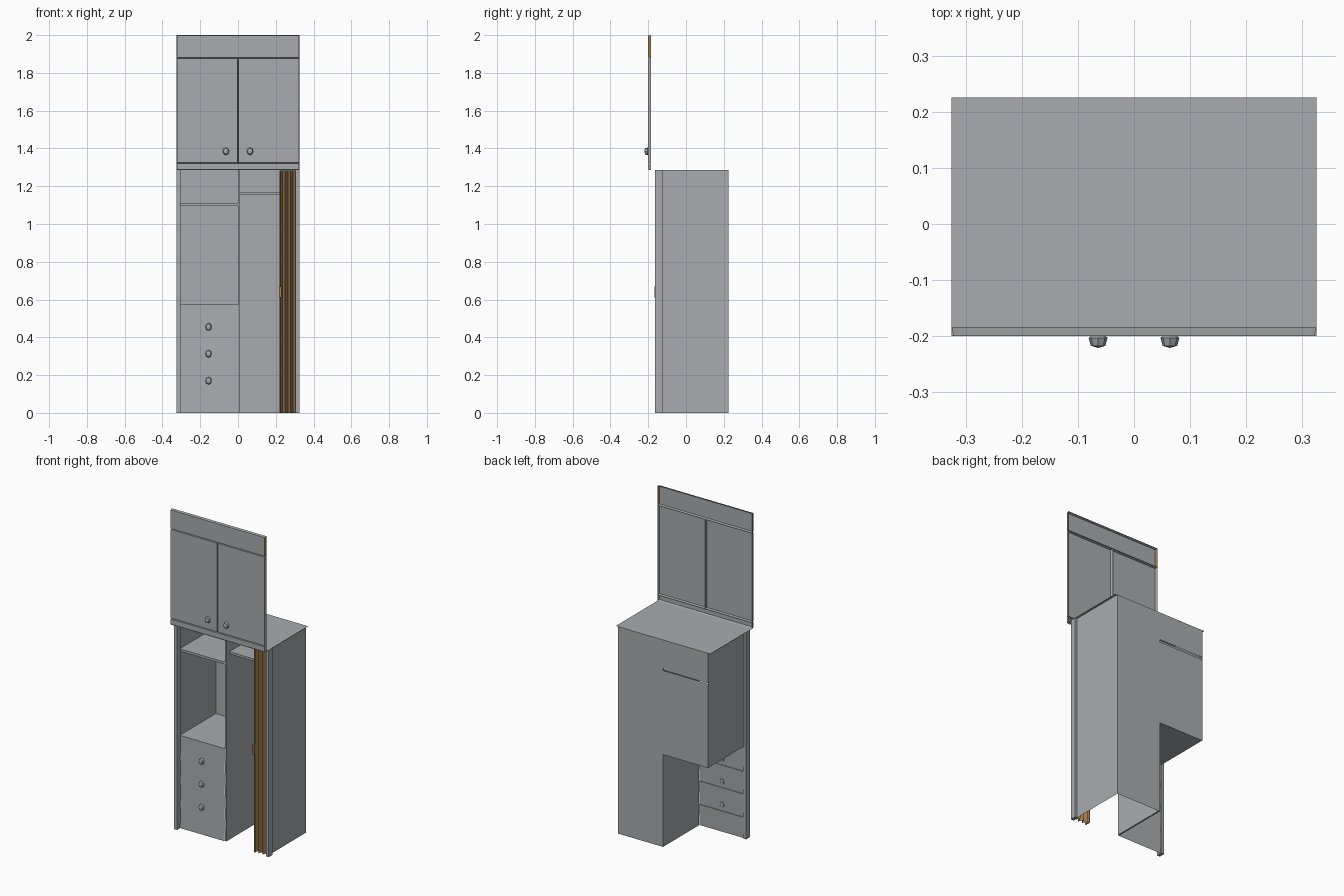
import bpy, bmesh, math
from mathutils import Matrix

if "Cube" in bpy.data.objects:
    bpy.data.objects.remove(bpy.data.objects["Cube"])


def mat(name, rgb):
    m = bpy.data.materials.new(name)
    m.diffuse_color = (*rgb, 1)
    m.use_nodes = True
    m.node_tree.nodes["Principled BSDF"].inputs["Base Color"].default_value = m.diffuse_color
    return m


GREY = mat("grey_paint", (0.40, 0.41, 0.43))
WOOD = mat("brown_wood", (0.36, 0.21, 0.085))


def finish(bm, name, material):
    me = bpy.data.meshes.new(name)
    bm.to_mesh(me)
    bm.free()
    ob = bpy.data.objects.new(name, me)
    me.materials.append(material)
    bpy.context.collection.objects.link(ob)
    return ob


def box(name, x0, x1, y0, y1, z0, z1, material=GREY):
    bm = bmesh.new()
    bmesh.ops.create_cube(bm, size=1)
    for v in bm.verts:
        v.co = (x1 if v.co.x > 0 else x0, y1 if v.co.y > 0 else y0, z1 if v.co.z > 0 else z0)
    return finish(bm, name, material)


def quad(name, a, b, c, d, material=GREY):
    bm = bmesh.new()
    bm.faces.new([bm.verts.new(p) for p in (a, b, c, d)])
    return finish(bm, name, material)


def strip(name, profile, offset, material=GREY):
    """Sheet swept from a profile along an offset vector."""
    bm = bmesh.new()
    rows = [(bm.verts.new(p), bm.verts.new([p[i] + offset[i] for i in range(3)])) for p in profile]
    for (a, b), (c, d) in zip(rows, rows[1:]):
        bm.faces.new((a, c, d, b))
    return finish(bm, name, material)


def tray_panel(name, x0, x1, z0, z1):
    """Door-like panel: flat front with a tapered rim and an open back."""
    ob = box(name, x0, x1, -0.20, -0.184, z0, z1)
    bm = bmesh.new()
    bm.from_mesh(ob.data)
    t = 0.003
    cx, cz = (x0 + x1) / 2, (z0 + z1) / 2
    for v in bm.verts:
        if v.co.y < -0.19:
            v.co.x += t if v.co.x < cx else -t
            v.co.z += t if v.co.z < cz else -t
    bm.normal_update()
    bmesh.ops.delete(bm, geom=[f for f in bm.faces if f.normal.y > 0.9], context='FACES_ONLY')
    bm.to_mesh(ob.data)
    bm.free()
    return ob


def knob(name, x, y, z):
    """Faceted oval knob pointing to the front."""
    bm = bmesh.new()
    n = 8
    rings = []
    for r, d in ((0.013, 0.0), (0.017, -0.003), (0.013, -0.017)):
        rings.append([bm.verts.new((x + r * math.cos(2 * math.pi * i / n), y + d,
                                    z + 1.2 * r * math.sin(2 * math.pi * i / n))) for i in range(n)])
    tip = bm.verts.new((x, y - 0.021, z))
    for a, b in zip(rings, rings[1:]):
        for i in range(n):
            bm.faces.new((a[i], a[(i + 1) % n], b[(i + 1) % n], b[i]))
    for i in range(n):
        bm.faces.new((rings[-1][i], rings[-1][(i + 1) % n], tip))
    bmesh.ops.recalc_face_normals(bm, faces=bm.faces)
    return finish(bm, name, GREY)


W, S, F, B, T = 0.325, 0.31, -0.128, 0.225, 1.285   # half widths, front, back, top

# Upper front: rail, two doors, crown with wooden ends
tray_panel("upper_rail", -W, W, T, 1.322)
tray_panel("upper_door_left", -W, 0, 1.322, 1.878)
tray_panel("upper_door_right", 0, W, 1.322, 1.878)
crown = tray_panel("crown_panel", -W, W, 1.878, 2.0)
crown.data.materials.append(WOOD)
for p in crown.data.polygons:
    if abs(p.normal.x) > 0.5:
        p.material_index = 1
for s in (-1, 1):
    knob("upper_knob", s * 0.064, -0.20, 1.385)

# Wardrobe top sheet
quad("cabinet_top", (-W, -0.20, T), (W, -0.20, T), (W, B, T), (-W, B, T))

# Front stiles
for s in (-1, 1):
    box("front_stile", *sorted((s * 0.305, s * W)), -0.163, -0.125, 0, T)

# Right compartment: side and back sheets, open bottom, shelf
strip("right_shell", [(S, F, 0), (S, B, 0), (0.01, B, 0)], (0, 0, T))
box("divider", 0, 0.01, F, B, 0, T)
box("right_shelf", 0.01, S, -0.10, B - 0.002, 1.153, 1.167)

# Left compartment: side sheet, split back, shelf, drawer top
LZ = 0.573
quad("left_side", (-S, B, LZ), (-S, F, LZ), (-S, F, T), (-S, B, T))
for z0, z1 in ((LZ, 1.095), (1.11, T)):
    quad("left_back", (0, B, z0), (-S, B, z0), (-S, B, z1), (0, B, z1))
box("left_shelf", -S, 0, F, B - 0.006, 1.095, 1.11)
quad("drawer_top", (-S, F, LZ), (0, F, LZ), (0, B, LZ), (-S, B, LZ))

# Drawer fronts: slightly stepped sheet, no back
levels = [0, 0.13, 0.275, 0.415, LZ]
profile = []
for z0, z1 in zip(levels, levels[1:]):
    profile += [(-S, F - 0.004, z0), (-S, F, z1)]
strip("drawer_fronts", profile, (S, 0, 0))
for z in (0.17, 0.313, 0.455):
    knob("drawer_knob", -0.156, F - 0.001, z)

# Folding door pushed to the right, with its pull
folds = [(0.222 + 0.0138 * i, -0.155 if i % 2 == 0 else -0.12, 0) for i in range(7)]
strip("folding_door", folds, (0, 0, T - 0.002), WOOD)
box("folding_door_edge", 0.219, 0.226, -0.157, -0.12, 0, T - 0.002, WOOD)
box("folding_door_pull", 0.217, 0.229, -0.168, -0.156, 0.61, 0.67, WOOD)
